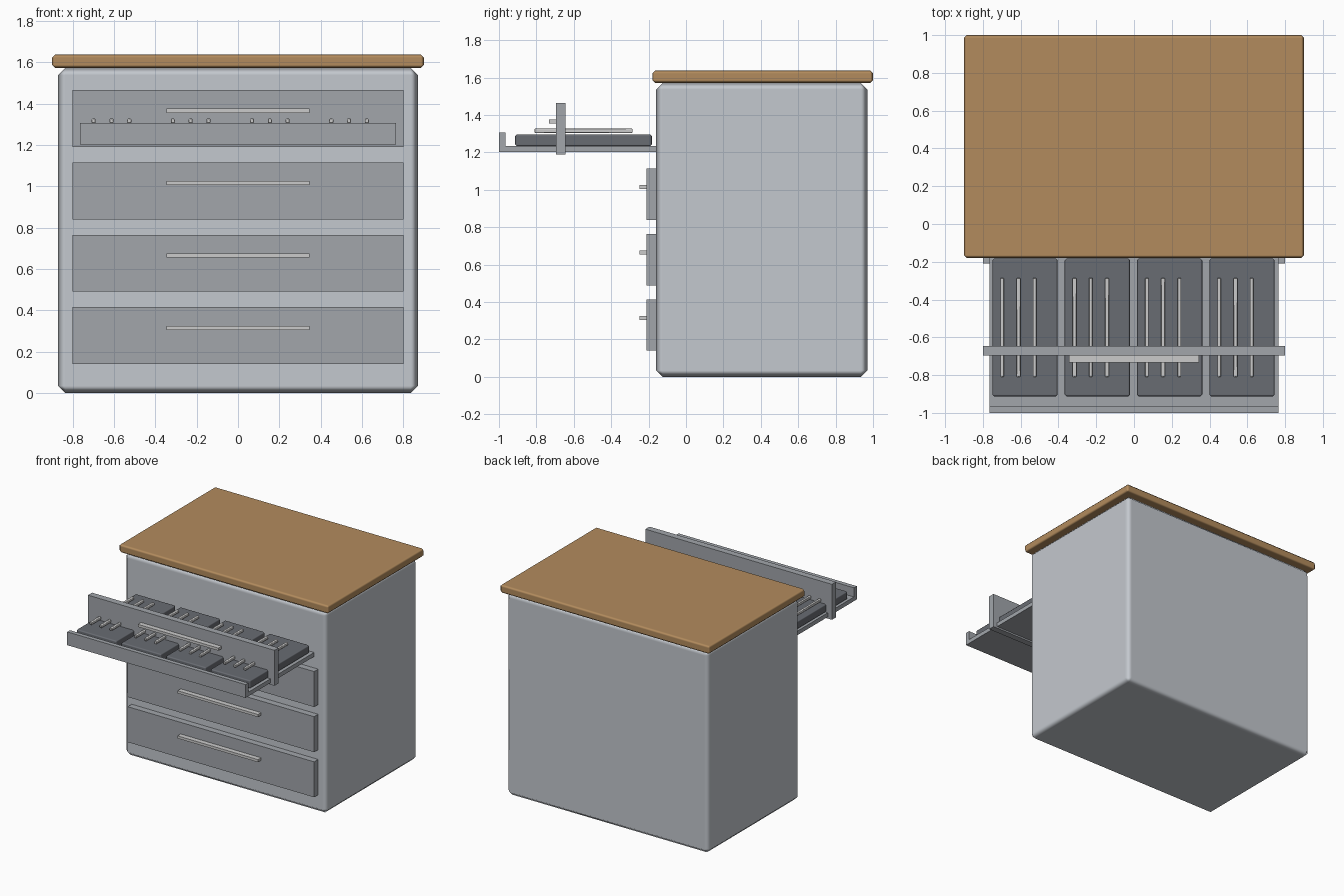
import bpy
import math

if "Cube" in bpy.data.objects:
    bpy.data.objects.remove(bpy.data.objects["Cube"])


def material(name, rgb):
    m = bpy.data.materials.new(name)
    m.diffuse_color = (*rgb, 1)
    m.use_nodes = True
    m.node_tree.nodes["Principled BSDF"].inputs["Base Color"].default_value = m.diffuse_color
    return m


BODY = material("pale_grey", (0.55, 0.58, 0.62))
FRONT = material("mid_grey", (0.36, 0.38, 0.41))
DARK = material("dark_grey", (0.14, 0.15, 0.17))
METAL = material("light_metal", (0.72, 0.72, 0.72))
WOOD = material("wood", (0.45, 0.26, 0.11))


def box(name, x, y, z, mat, bevel=0.0, segments=1):
    """Box from (min, max) ranges, with an optional softened edge."""
    r = (x, y, z)
    bpy.ops.mesh.primitive_cube_add(size=1, location=[(a + b) / 2 for a, b in r])
    ob = bpy.context.object
    ob.name = name
    ob.scale = [b - a for a, b in r]
    bpy.ops.object.transform_apply(location=False, rotation=False, scale=True)
    ob.data.materials.append(mat)
    if bevel:
        bpy.ops.object.shade_smooth_by_angle(angle=math.radians(60))
        mod = ob.modifiers.new("soft_edges", "BEVEL")
        mod.width = bevel
        mod.segments = segments
        mod.harden_normals = True
    return ob


# Cabinet and worktop
box("cabinet_body", (-0.87, 0.87), (-0.16, 0.97), (0, 1.572), BODY, 0.035)
box("worktop", (-0.9, 0.9), (-0.18, 1.0), (1.572, 1.637), WOOD, 0.015)

# Drawer fronts with handles; the top one is pulled open
for i in range(4):
    z = 0.14 + 0.35 * i
    y = -0.645 if i == 3 else -0.16
    box(f"drawer_front_{i + 1}", (-0.8, 0.8), (y - 0.05, y), (z, z + 0.275), FRONT)
    box(f"drawer_handle_{i + 1}", (-0.345, 0.345), (y - 0.088, y - 0.05),
        (z + 0.165, z + 0.185), METAL)

# Open tray
box("tray_base", (-0.765, 0.765), (-1.0, -0.16), (1.203, 1.235), FRONT)
box("tray_lip", (-0.765, 0.765), (-1.0, -0.966), (1.203, 1.306), FRONT)

# Compartments, each holding three utensils
for i in range(4):
    cx = -0.577 + 0.383 * i
    box(f"compartment_{i + 1}", (cx - 0.173, cx + 0.173), (-0.913, -0.183),
        (1.232, 1.297), DARK, 0.01)
    for j in range(3):
        ux = cx - 0.121 + 0.086 * j
        box(f"utensil_{i + 1}_{j + 1}", (ux - 0.01, ux + 0.01), (-0.81, -0.285),
            (1.305, 1.327), METAL, 0.004)
